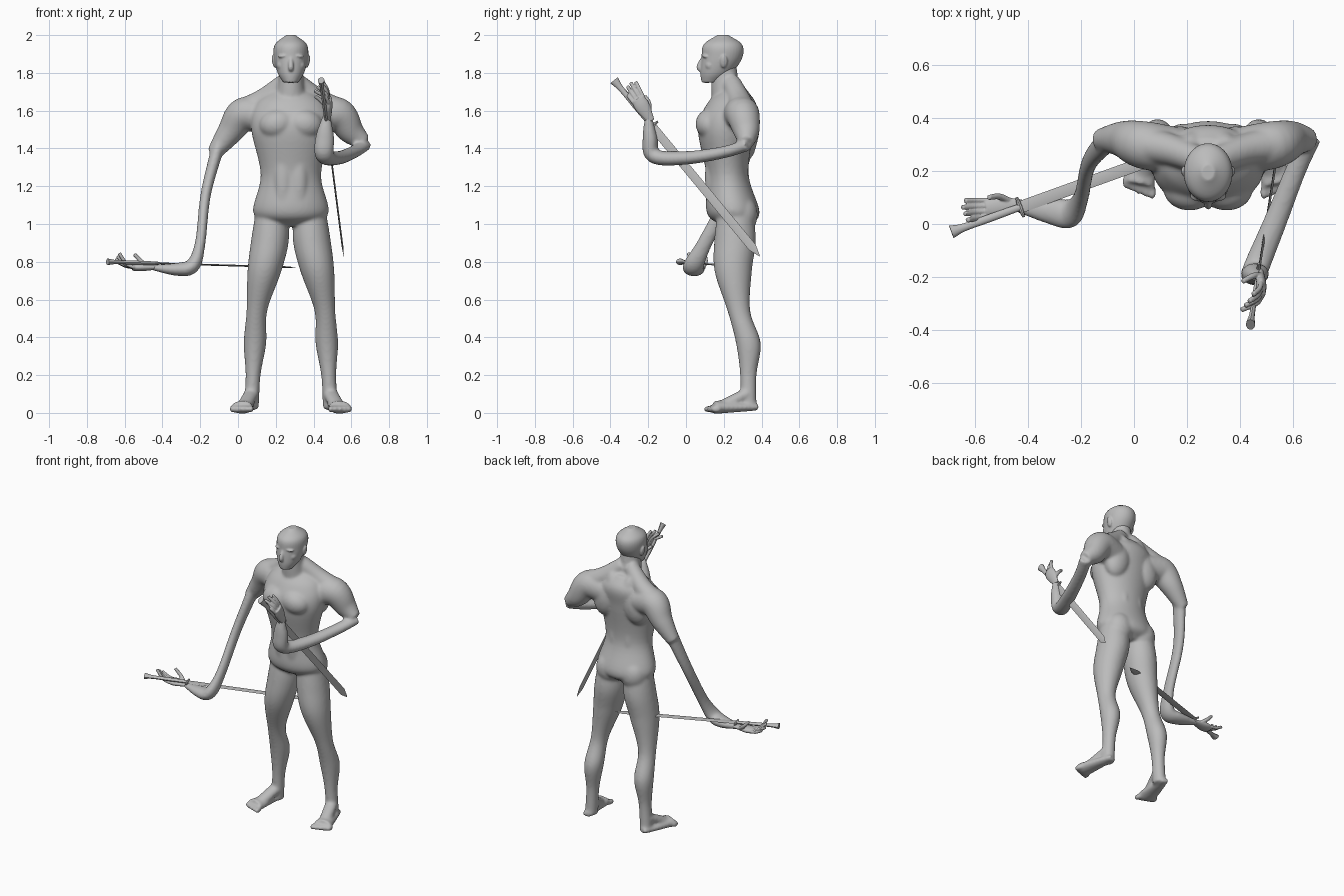
import bpy, bmesh, math
from mathutils import Vector, Matrix

old_cube = bpy.data.objects.get("Cube")
if old_cube:
    bpy.data.objects.remove(old_cube, do_unlink=True)

tone = (.5, .5, .5, 1)
grey = bpy.data.materials.new("plain grey")
grey.use_nodes = True
grey.diffuse_color = tone
grey.node_tree.nodes["Principled BSDF"].inputs["Base Color"].default_value = tone

X, Y, Z = Vector((1, 0, 0)), Vector((0, 1, 0)), Vector((0, 0, 1))
MIDDLE = .28  # the body's plane of symmetry
RIGHT, LEFT = -1, 1


def spline(points, steps):
    """Smooth curve through the points, carrying the radius as a fourth value."""
    knots = [Vector(point) for point in points]
    knots = [knots[0] * 2 - knots[1]] + knots + [knots[-1] * 2 - knots[-2]]
    path = []
    for before, start, end, after in zip(knots, knots[1:], knots[2:], knots[3:]):
        leave, arrive = (end - before) / 2, (after - start) / 2
        for step in range(steps):
            t = step / steps
            ease = t * t * (3 - 2 * t)
            path.append(start.lerp(end, ease) + leave * t * (1 - t) ** 2 - arrive * t * t * (1 - t))
    return path + [knots[-2]]


def limb(bm, points, side, ratio=1, axis=None, sides=24, steps=7):
    """Loft ellipses along points of x, y, z, radius; ratio is depth over width."""
    path = spline(points, steps)
    rings = []
    for index, centre in enumerate(path):
        ahead, behind = path[min(index + 1, len(path) - 1)], path[max(index - 1, 0)]
        along = (ahead.xyz - behind.xyz).normalized() if axis is None else axis
        width = (side - along * side.dot(along)).normalized()
        depth = along.cross(width) * ratio
        angles = [math.tau * corner / sides for corner in range(sides)]
        rings.append([bm.verts.new(centre.xyz + (width * math.cos(angle) + depth * math.sin(angle)) * centre.w)
                      for angle in angles])
    faces = [bm.faces.new(rings[0]), bm.faces.new(rings[-1])]
    for low, high in zip(rings, rings[1:]):
        for corner in range(sides):
            previous = corner - 1
            faces.append(bm.faces.new((low[previous], low[corner], high[corner], high[previous])))
    bmesh.ops.recalc_face_normals(bm, faces=faces)


def placed(points, hand_side=LEFT):
    """Turn offsets from the plane of symmetry into positions."""
    return [(MIDDLE + hand_side * offset, *rest) for offset, *rest in points]


def blob(bm, offset, y, z, size, hand_side=LEFT, lean=0):
    place = Matrix.Translation((MIDDLE + hand_side * offset, y, z))
    turn = Matrix.Rotation(hand_side * lean, 4, 'Y')
    bmesh.ops.create_icosphere(bm, subdivisions=3, radius=1, matrix=place @ turn @ Matrix.Diagonal((*size, 1)))


def finish(bm, name, voxel=None, relax=0):
    mesh = bpy.data.meshes.new(name)
    bm.to_mesh(mesh)
    bm.free()
    mesh.materials.append(grey)
    obj = bpy.data.objects.new(name, mesh)
    bpy.context.collection.objects.link(obj)
    if voxel:
        # Fuse the overlapping forms into one soft skin
        skin = obj.modifiers.new("skin", 'REMESH')
        skin.mode = 'VOXEL'
        skin.voxel_size = voxel
        skin.use_smooth_shade = True
        soften = obj.modifiers.new("soften", 'SMOOTH')
        soften.iterations = relax
    return obj


# Torso and neck
body = bmesh.new()
limb(body, placed([(0, .26, .99, .1), (0, .25, 1.06, .2), (0, .22, 1.26, .16),
                   (0, .21, 1.5, .21), (0, .24, 1.63, .19), (0, .25, 1.71, .1)]), X, .7, axis=Z, sides=40)
limb(body, placed([(0, .25, 1.6, .1), (0, .21, 1.73, .07), (0, .2, 1.85, .06)]), X, 1.1, axis=Z)

upper_arm = [(.14, .28, 1.57, .09), (.25, .3, 1.58, .09), (.32, .32, 1.49, .07)]
for hand_side in (RIGHT, LEFT):
    # Muscle forms: chest, upper back, shoulder blade, lower back, belly, buttock
    blob(body, .07, .13, 1.53, (.1, .08, .08), hand_side, lean=.2)
    blob(body, .05, .29, 1.6, (.06, .07, .13), hand_side, lean=.2)
    blob(body, .11, .3, 1.53, (.09, .07, .13), hand_side, lean=-.2)
    blob(body, .05, .27, 1.25, (.05, .06, .2), hand_side)
    blob(body, .04, .14, 1.25, (.05, .04, .2), hand_side)
    blob(body, .09, .3, 1.05, (.09, .08, .1), hand_side)
    # Slope from neck to shoulder
    limb(body, placed([(.03, .24, 1.75, .05), (.14, .28, 1.66, .06), (.24, .3, 1.6, .07)], hand_side), Y)
    # Leg: hip, thigh, knee, calf, ankle, heel
    limb(body, placed([(.1, .26, 1.1, .08), (.11, .26, .92, .1), (.14, .25, .75, .09), (.18, .28, .54, .055),
                       (.19, .33, .37, .06), (.2, .33, .2, .04), (.21, .33, .02, .04)], hand_side), X, 1.1, axis=Z)
    # Foot: sole and instep
    limb(body, placed([(.21, .38, .03, .03), (.23, .3, .03, .04), (.26, .15, .03, .06)], hand_side), X, .6)
    limb(body, placed([(.21, .32, .1, .04), (.25, .18, .03, .04)], hand_side), X, .8)
    for toe in range(5):
        blob(body, .21 + toe * .025, .12 + toe * .01, .02, (.015, .03, .02), hand_side)

# Right arm hangs far down, then turns outward at the wrist
limb(body, placed(upper_arm + [(.41, .32, 1.37, .04)], RIGHT), Y)
limb(body, placed([(.38, .32, 1.43, .05), (.45, .23, 1.16, .04), (.48, .1, .9, .04), (.52, .04, .78, .055),
                   (.6, .05, .76, .05), (.74, .07, .77, .02)], RIGHT), Y, .7)
# Left arm bends forward, then up
limb(body, placed(upper_arm + [(.39, .32, 1.43, .04)]), Y)
limb(body, placed([(.39, .33, 1.42, .04), (.33, .2, 1.38, .04), (.25, 0, 1.35, .045), (.18, -.17, 1.36, .05),
                   (.18, -.19, 1.46, .05), (.19, -.2, 1.58, .02)]), X, .8)
finish(body, "body", voxel=.008, relax=14)

# Head with nose, mouth and paired features
head = bmesh.new()
limb(head, placed([(0, .13, 1.75, .04), (0, .16, 1.8, .07), (0, .19, 1.88, .09),
                   (0, .195, 1.95, .085), (0, .195, 2, .025)]), X, 1.2, axis=Z, sides=36)
limb(head, placed([(0, .09, 1.88, .01), (0, .07, 1.83, .015), (0, .09, 1.81, .01)]), X, sides=12)
blob(head, 0, .11, 1.765, (.035, .025, .02))
for lip in (1.785, 1.8):
    blob(head, 0, .1, lip, (.025, .015, .007))
for hand_side in (RIGHT, LEFT):
    blob(head, .035, .105, 1.89, (.035, .02, .01), hand_side, lean=.1)
    blob(head, .045, .13, 1.84, (.03, .03, .03), hand_side)
    blob(head, .09, .2, 1.86, (.01, .02, .035), hand_side, lean=.2)
finish(head, "head", voxel=.005, relax=6)


def hand(name, wrist, forward, palm, thumb):
    """Open hand whose fingers fan out and curl towards the palm side."""
    bm = bmesh.new()
    wrist, forward, palm, thumb = (Vector(value) for value in (wrist, forward, palm, thumb))
    forward.normalize()

    def spot(reach, across, lift, radius):
        return (*(wrist + forward * reach + thumb * across + palm * lift), radius)

    limb(bm, [spot(-.03, 0, 0, .02), spot(.06, 0, 0, .04), spot(.11, 0, 0, .035)], thumb, .5)
    for finger in range(4):
        fan = 1.5 - finger
        curl = .03 + finger * .015
        length = .1 - abs(fan - .5) * .01
        limb(bm, [spot(.1 + length * t, fan * (.02 + t * .005), curl * t * t, .01) for t in (0, .5, 1)],
             thumb, sides=10)
    limb(bm, [spot(.02, .02, 0, .012), spot(.06, .04, .03, .012), spot(.1, .04, .07, .01)], thumb, sides=10)
    finish(bm, name, voxel=.004, relax=2)


hand("right_hand", wrist=(-.45, .07, .77), forward=(-1, -.1, 0), palm=Z, thumb=Y)
hand("left_hand", wrist=(.48, -.2, 1.57), forward=(0, -.6, 1), palm=-X, thumb=Vector((0, 1, .6)).normalized())


def sword(name, pommel, tip, flat_normal):
    bm = bmesh.new()
    pommel, tip = Vector(pommel), Vector(tip)
    width = flat_normal.cross(tip - pommel).normalized()
    guard = pommel.lerp(tip, .26)

    def rod(stations, ratio, sides, steps):
        limb(bm, [(*pommel.lerp(tip, t), radius) for t, radius in stations], width, ratio, sides=sides, steps=steps)
    # Blade, grip with flared pommel, then cross guard
    rod([(.26, .023), (.95, .023), (1, .002)], .2, sides=4, steps=1)
    rod([(0, .025), (.05, .015), (.15, .015), (.26, .013)], .7, sides=12, steps=4)
    limb(bm, [(*(guard + width * reach), radius) for reach, radius in ((-.04, .005), (0, .01), (.04, .005))],
         flat_normal, sides=8, steps=2)
    weapon = finish(bm, name)
    bpy.ops.object.select_all(action='DESELECT')
    weapon.select_set(True)
    bpy.context.view_layer.objects.active = weapon
    bpy.ops.object.shade_smooth_by_angle(angle=math.radians(35))


sword("right_sword", pommel=(-.69, -.03, .8), tip=(.31, .33, .77), flat_normal=Z)
sword("left_sword", pommel=(.44, -.38, 1.76), tip=(.56, .39, .83), flat_normal=X)
